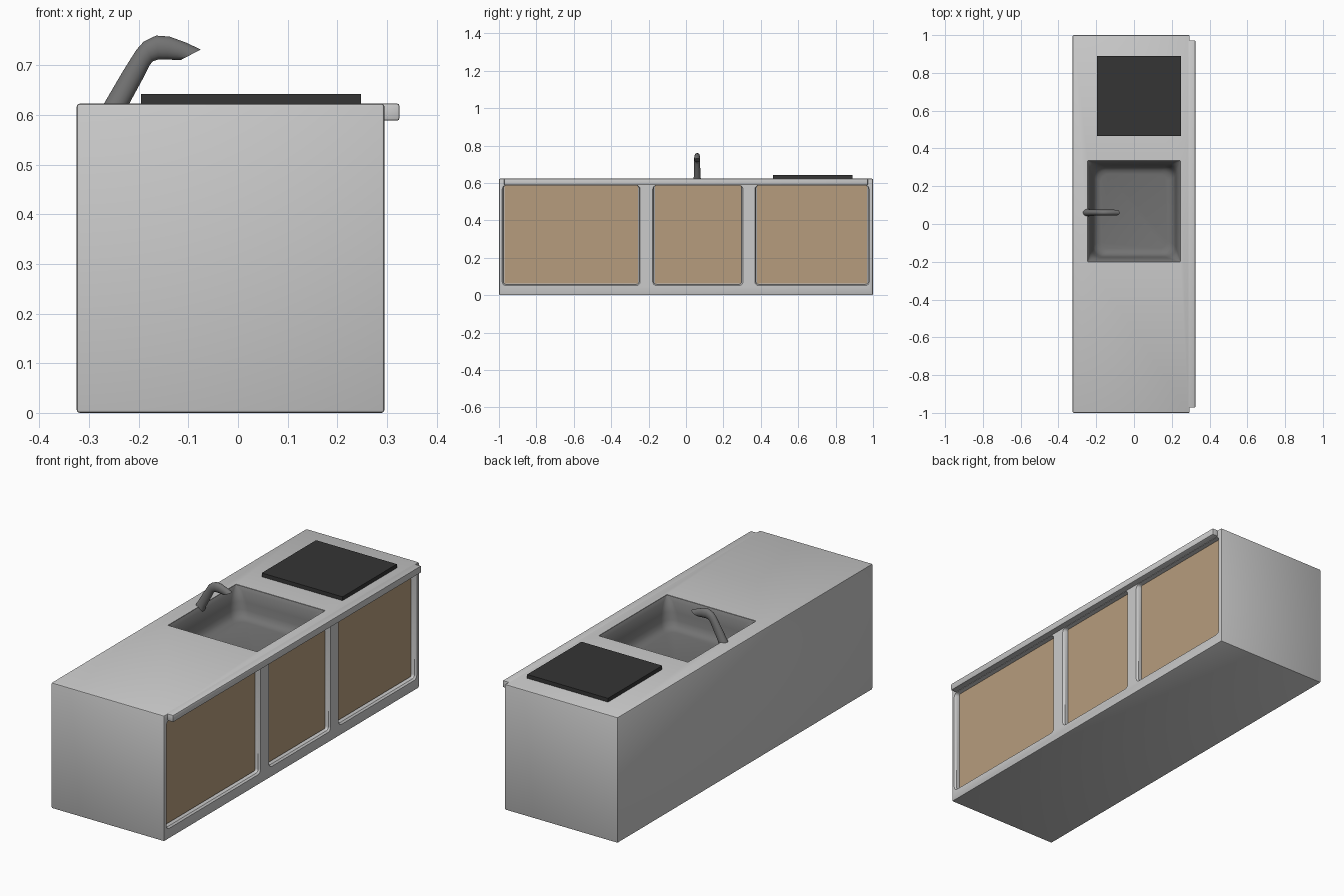
import bpy, bmesh, math

if "Cube" in bpy.data.objects:
    bpy.data.objects.remove(bpy.data.objects["Cube"])


def material(name, rgb):
    m = bpy.data.materials.new(name)
    m.diffuse_color = (*rgb, 1)
    m.use_nodes = True
    m.node_tree.nodes["Principled BSDF"].inputs["Base Color"].default_value = m.diffuse_color
    return m


GREY = material("light grey", (0.60, 0.60, 0.60))
WOOD = material("tan wood", (0.47, 0.335, 0.205))
STEEL = material("dark steel", (0.17, 0.17, 0.17))
BLACK = material("black glass", (0.035, 0.035, 0.035))


def finish(bm, name, mat):
    mesh = bpy.data.meshes.new(name)
    bm.to_mesh(mesh)
    bm.free()
    ob = bpy.data.objects.new(name, mesh)
    bpy.context.collection.objects.link(ob)
    mesh.materials.append(mat)
    return ob


def smooth(ob, angle=35):
    bpy.ops.object.select_all(action='DESELECT')
    ob.select_set(True)
    bpy.context.view_layer.objects.active = ob
    bpy.ops.object.shade_smooth_by_angle(angle=math.radians(angle))


def box(name, lo, hi, mat, bevel=0.0):
    bm = bmesh.new()
    bmesh.ops.create_cube(bm, size=1)
    for v in bm.verts:
        v.co = [lo[i] + (v.co[i] + 0.5) * (hi[i] - lo[i]) for i in range(3)]
    if bevel:
        bmesh.ops.bevel(bm, geom=bm.edges[:], offset=bevel, segments=2,
                        profile=0.5, affect='EDGES')
    return finish(bm, name, mat)


def loft(name, rings, mat, cap_start=True, cap_end=True):
    bm = bmesh.new()
    loops = [[bm.verts.new(p) for p in r] for r in rings]
    n = len(loops[0])
    for a, b in zip(loops, loops[1:]):
        for i in range(n):
            j = (i + 1) % n
            bm.faces.new((a[i], a[j], b[j], b[i]))
    if cap_start:
        bm.faces.new(loops[0][::-1])
    if cap_end:
        bm.faces.new(loops[-1])
    bmesh.ops.recalc_face_normals(bm, faces=bm.faces[:])
    return finish(bm, name, mat)


def rounded_rect(a0, a1, b0, b1, r, seg=6):
    pts = []
    for k, (ca, cb) in enumerate(((a1 - r, b1 - r), (a0 + r, b1 - r),
                                  (a0 + r, b0 + r), (a1 - r, b0 + r))):
        for s in range(seg + 1):
            t = (k + s / seg) * math.pi / 2
            pts.append((ca + r * math.cos(t), cb + r * math.sin(t)))
    return pts


FRONT, TOP = 0.295, 0.623
BAYS = [("left", -0.983, -0.245), ("middle", -0.178, 0.305), ("right", 0.368, 0.98)]
SX0, SX1, SY0, SY1 = -0.245, 0.245, -0.20, 0.335

# cabinet body with cut bays and a sink hole
body = box("cabinet_body", (-0.325, -1, 0), (FRONT, 1, TOP), GREY, 0.006)
cutters = [box("sink_cutter", (SX0, SY0, 0.46), (SX1, SY1, 0.7), GREY)]
for side, y0, y1 in BAYS:
    rings = []
    for x, grow in ((0.264, 0), (0.287, 0), (FRONT, 0.007), (0.31, 0.007)):
        ring = rounded_rect(y0 + 0.007 - grow, y1 - 0.007 + grow,
                            0.058 - grow, 0.587, 0.014 + grow, 4)
        rings.append([(x, y, z) for y, z in ring])
    cutters.append(loft(side + "_bay_cutter", rings, GREY))
for c in cutters:
    mod = body.modifiers.new(c.name, 'BOOLEAN')
    mod.operation, mod.solver, mod.object = 'DIFFERENCE', 'EXACT', c
bpy.context.view_layer.update()
baked = bpy.data.meshes.new_from_object(
    body.evaluated_get(bpy.context.evaluated_depsgraph_get()))
body.modifiers.clear()
body.data = baked
for c in cutters:
    bpy.data.objects.remove(c)
smooth(body)

# counter lip along the front
lip = box("counter_lip", (0.283, -0.972, 0.589), (0.325, 0.972, TOP), GREY, 0.004)
smooth(lip)

# wooden door panels
for side, y0, y1 in BAYS:
    box(side + "_door", (0.26, y0 + 0.012, 0.062), (0.272, y1 - 0.012, 0.586), WOOD)

# sink basin: square rim, rounded walls and a filleted floor
rings = []
for z, inset, r in ((0.621, 0, 0.0005), (0.605, 0.012, 0.03), (0.56, 0.022, 0.05),
                    (0.525, 0.028, 0.055), (0.505, 0.036, 0.055),
                    (0.492, 0.050, 0.05), (0.487, 0.070, 0.04)):
    ring = rounded_rect(SX0 + inset, SX1 - inset, SY0 + inset, SY1 - inset, r)
    rings.append([(x, y, z) for x, y in ring])
basin = loft("sink_basin", rings, STEEL, cap_start=False)
if max(basin.data.polygons, key=lambda p: p.area).normal.z < 0:
    basin.data.flip_normals()
smooth(basin, 50)

# cooktop plate
box("cooktop", (-0.195, 0.465, 0.615), (0.248, 0.89, 0.642), BLACK)

# tap: elliptical sections between the outer and inner outline
outline = [((-0.280, 0.600), (-0.228, 0.600), 0.023), ((-0.270, 0.623), (-0.219, 0.623), 0.019),
           ((-0.232, 0.688), (-0.188, 0.680), 0.016), ((-0.205, 0.731), (-0.178, 0.700), 0.016),
           ((-0.190, 0.748), (-0.172, 0.708), 0.016), ((-0.165, 0.760), (-0.160, 0.712), 0.016),
           ((-0.138, 0.758), (-0.142, 0.712), 0.016), ((-0.105, 0.746), (-0.128, 0.711), 0.016),
           ((-0.075, 0.732), (-0.115, 0.711), 0.015)]
rings = []
for (ox, oz), (ix, iz), w in outline:
    ring = []
    for i in range(16):
        t = i * math.tau / 16
        k = (1 + math.cos(t)) / 2
        ring.append((ix + (ox - ix) * k, 0.06 + w * math.sin(t), iz + (oz - iz) * k))
    rings.append(ring)
smooth(loft("tap", rings, STEEL), 50)
